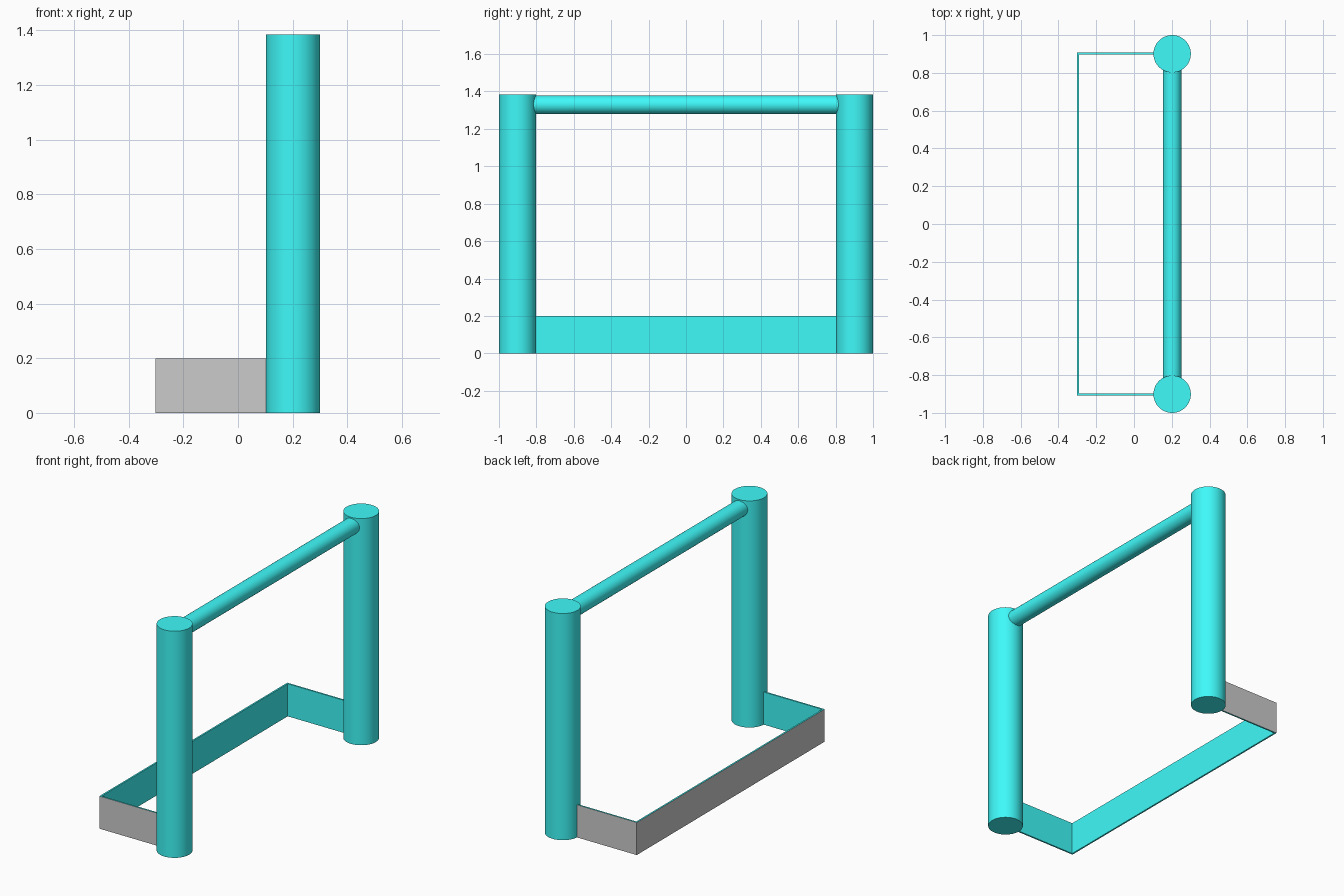
import bpy
import math

if "Cube" in bpy.data.objects:
    bpy.data.objects.remove(bpy.data.objects["Cube"])

cyan = bpy.data.materials.new("cyan_paint")
cyan.diffuse_color = (0.05, 0.95, 0.95, 1)
cyan.use_nodes = True
cyan.node_tree.nodes["Principled BSDF"].inputs["Base Color"].default_value = cyan.diffuse_color

POST_X, POST_Y, POST_R, POST_H = 0.202, 0.901, 0.099, 1.385


def tube(name, radius, length, location, rotation=(0, 0, 0)):
    bpy.ops.mesh.primitive_cylinder_add(vertices=64, radius=radius, depth=length,
                                        location=location, rotation=rotation)
    obj = bpy.context.object
    obj.name = name
    obj.data.materials.append(cyan)
    bpy.ops.object.shade_smooth_by_angle(angle=math.radians(40))
    return obj


# Two upright posts
for side, name in ((-1, "front_post"), (1, "back_post")):
    tube(name, POST_R, POST_H, (POST_X, side * POST_Y, POST_H / 2))

# Crossbar running into both posts
tube("crossbar", 0.049, 2 * POST_Y, (POST_X, 0, 1.329), (math.pi / 2, 0, 0))

# U-shaped base band: grey outside, cyan inside and on the rims
path = [(POST_X, 0.907), (-0.302, 0.907), (-0.302, -0.907), (POST_X, -0.907)]
n = len(path)
verts = [(x, y, z) for z in (0, 0.199) for x, y in path]
faces = [(i, i + 1, i + 1 + n, i + n) for i in range(n - 1)]
mesh = bpy.data.meshes.new("base_band")
mesh.from_pydata(verts, [], faces)
mesh.materials.append(None)
mesh.materials.append(cyan)
band = bpy.data.objects.new("base_band", mesh)
bpy.context.collection.objects.link(band)
solid = band.modifiers.new("thickness", 'SOLIDIFY')
solid.thickness = 0.01
solid.offset = -1
solid.use_even_offset = True
solid.material_offset = 1
solid.material_offset_rim = 1
